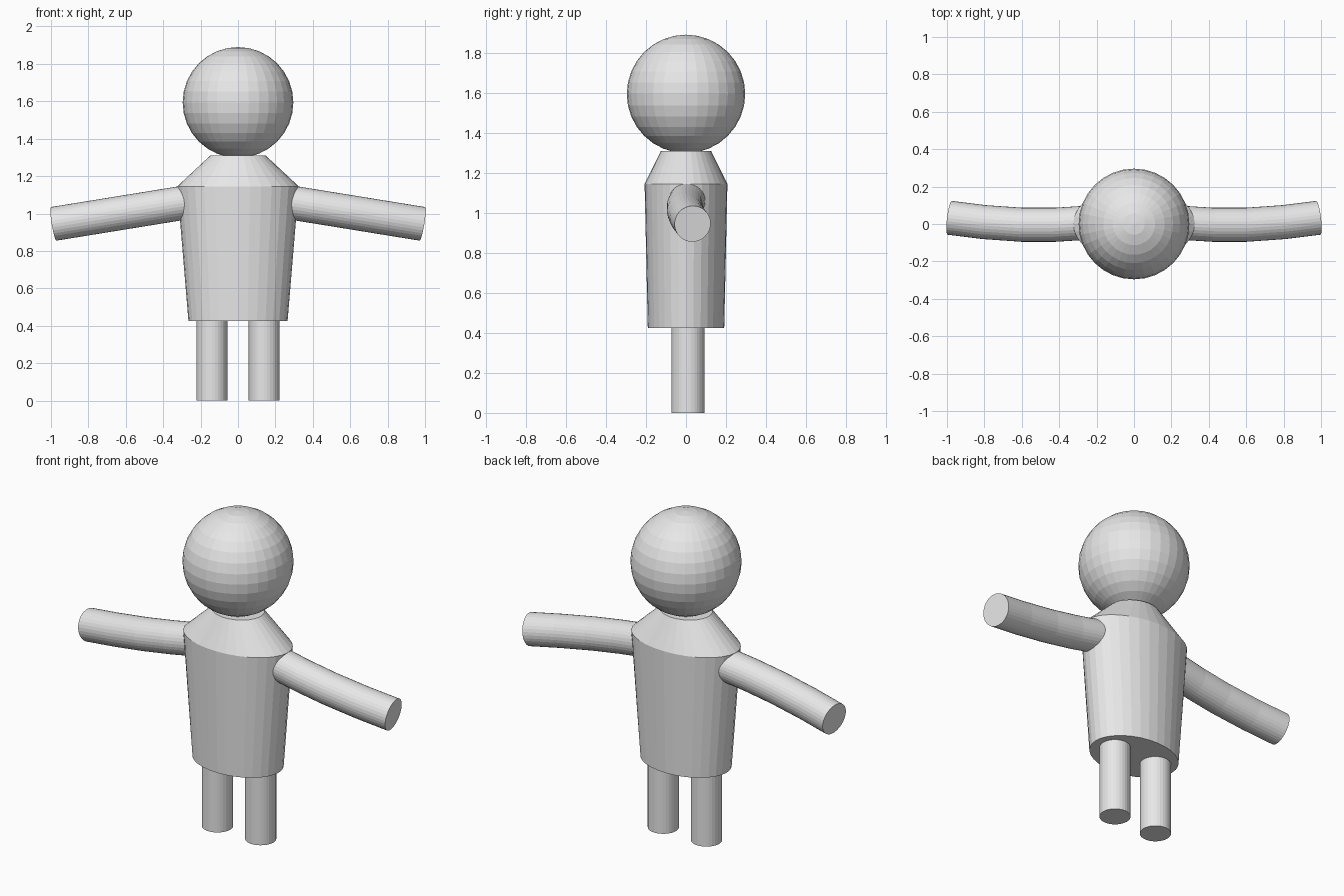
import bpy
import bmesh
from math import cos, sin, tau
from mathutils import Vector

cube = bpy.data.objects.get("Cube")
if cube:
    bpy.data.objects.remove(cube, do_unlink=True)

GREY = (0.8, 0.8, 0.8, 1)
grey = bpy.data.materials.new("plain grey")
grey.diffuse_color = GREY
grey.use_nodes = True
grey.node_tree.nodes["Principled BSDF"].inputs["Base Color"].default_value = GREY


def add_object(name, bm):
    bmesh.ops.recalc_face_normals(bm, faces=bm.faces)
    mesh = bpy.data.meshes.new(name)
    bm.to_mesh(mesh)
    bm.free()
    mesh.materials.append(grey)
    obj = bpy.data.objects.new(name, mesh)
    bpy.context.collection.objects.link(obj)
    return obj


def loft(name, path, radii, side, sides=32):
    """Skin elliptical rings, square to the path, and cap both ends."""
    bm = bmesh.new()
    path = [Vector(p) for p in path]
    rings = []
    for i, (centre, (ra, rb)) in enumerate(zip(path, radii)):
        tangent = path[min(i + 1, len(path) - 1)] - path[max(i - 1, 0)]
        tangent.normalize()
        a = Vector(side)
        a = (a - tangent * a.dot(tangent)).normalized()
        b = tangent.cross(a)
        rings.append([bm.verts.new(centre + a * ra * cos(tau * k / sides)
                                   + b * rb * sin(tau * k / sides))
                      for k in range(sides)])
    for low, high in zip(rings, rings[1:]):
        for k in range(sides):
            n = (k + 1) % sides
            bm.faces.new((low[k], low[n], high[n], high[k]))
    bm.faces.new(rings[0])
    bm.faces.new(rings[-1])
    return add_object(name, bm)


# Head: faceted ball
bm = bmesh.new()
bmesh.ops.create_uvsphere(bm, u_segments=32, v_segments=16, radius=0.296)
head = add_object("head", bm)
head.location.z = 1.594

# Torso: oval body widening to the shoulders, then sloping to the neck
loft("torso", [(0, 0, 0.425), (0, 0, 1.145), (0, 0, 1.31)],
     [(0.265, 0.191), (0.325, 0.207), (0.148, 0.125)], (1, 0, 0))

# Arms and legs, mirrored left and right
arm_bend = [(0.2, 0.01), (0.42, -0.004), (0.6, -0.004), (0.8, 0.01), (0.985, 0.033)]
for label, s in (("left", 1), ("right", -1)):
    arm_path = [(s * x, y, 0.945 + (0.985 - x) * 0.162) for x, y in arm_bend]
    loft(label + "_arm", arm_path, [(0.091, 0.091)] * len(arm_path), (0, 1, 0))
    loft(label + "_leg", [(s * 0.14, 0.01, 0), (s * 0.14, 0.01, 0.45)],
         [(0.083, 0.083)] * 2, (1, 0, 0))
